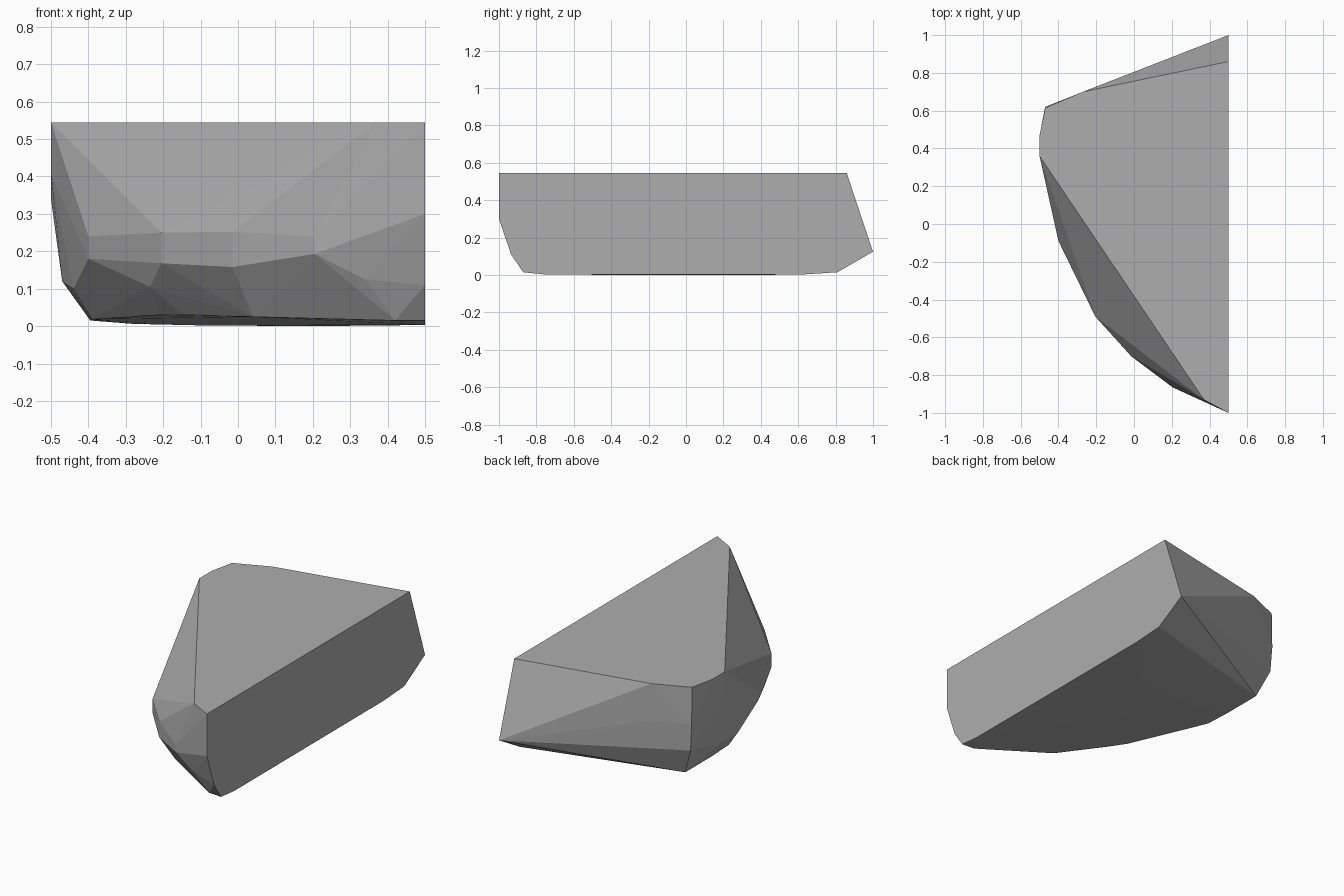
import bpy, bmesh

TOP = 0.545

# Flat cap outline (x, y)
cap = [(0.5, 0.86), (-0.27, 0.70), (-0.47, 0.615), (-0.5, 0.47),
       (-0.5, 0.36), (0.37, -0.93), (0.5, -1.0)]
points = [(x, y, TOP) for x, y in cap]

# Flat split side at x = 0.5 (y, z)
side = [(-1, 0.30), (-0.935, 0.11), (-0.87, 0.015), (-0.75, 0.003),
        (0.62, 0.003), (0.81, 0.015), (1, 0.125)]
points += [(0.5, y, z) for y, z in side]

# Upright facets around the curved front (x, y, lower z, upper z)
for x, y, low, high in [(-0.4, -0.09, 0.18, 0.24), (-0.205, -0.49, 0.168, 0.25),
                        (-0.015, -0.70, 0.158, 0.252), (0.205, -0.865, 0.193, 0.24),
                        (-0.27, 0.70, 0.33, 0.40)]:
    points += [(x, y, low), (x, y, high)]

# Rounded left end and back corner
points += [(-0.5, 0.36, 0.41), (-0.5, 0.47, 0.34), (-0.47, 0.62, 0.33),
           (-0.46, 0.615, 0.175), (-0.47, 0.36, 0.12), (-0.44, 0.15, 0.10)]

# Lower chamfer and shallow underside
points += [(0.34, -0.89, 0.125), (-0.235, -0.38, 0.105), (-0.31, -0.2, 0.115),
           (-0.395, 0.57, 0.015), (-0.395, 0.33, 0.015), (-0.39, 0.165, 0.018),
           (-0.21, -0.30, 0.03), (-0.15, -0.40, 0.033), (0.04, -0.636, 0.025),
           (0.42, -0.865, 0.015), (-0.28, 0.3, 0.006), (-0.1, 0.1, 0.002),
           (0.2, -0.2, 0.0), (0.2, 0.3, 0.0)]

# Wrap the corners in a convex shell
bm = bmesh.new()
for p in points:
    bm.verts.new(p)
hull = bmesh.ops.convex_hull(bm, input=bm.verts[:])
loose = {g for g in hull["geom_interior"] + hull["geom_unused"]
         if isinstance(g, bmesh.types.BMVert)}
bmesh.ops.delete(bm, geom=list(loose), context="VERTS")
bmesh.ops.dissolve_limit(bm, angle_limit=0.005, verts=bm.verts[:], edges=bm.edges[:])
bmesh.ops.recalc_face_normals(bm, faces=bm.faces[:])

mesh = bpy.data.meshes.new("rock")
bm.to_mesh(mesh)
bm.free()

stone = bpy.data.materials.new("stone grey")
stone.diffuse_color = (0.42, 0.42, 0.42, 1)
mesh.materials.append(stone)
rock = bpy.data.objects.new("rock", mesh)
bpy.context.collection.objects.link(rock)
